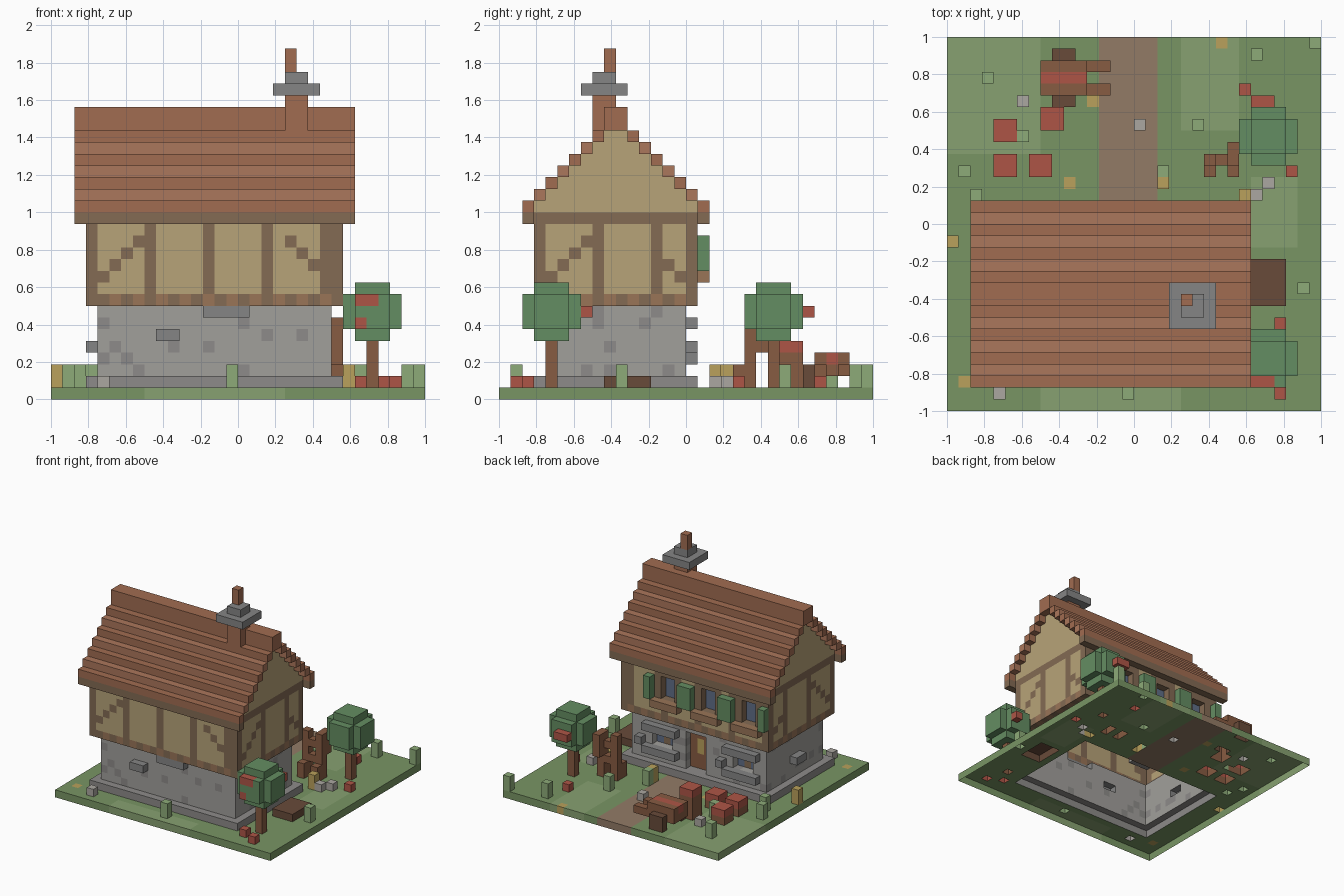
import bpy, bmesh, random
from itertools import product

if "Cube" in bpy.data.objects:
    bpy.data.objects.remove(bpy.data.objects["Cube"])

random.seed(4)
U = 2 / 32          # one block
grid = {}           # (i, j, k) -> (part, colour)
COL = {
    "grass": (120, 148, 100), "grass_light": (134, 160, 112), "path": (145, 122, 102),
    "stone": (160, 158, 154), "stone_dark": (140, 138, 136), "grey": (132, 132, 132),
    "plaster": (182, 162, 120), "timber": (130, 106, 84), "timber_warm": (152, 116, 88),
    "roof": (160, 108, 82), "roof_light": (170, 118, 92), "leaf": (100, 140, 98),
    "tuft": (140, 170, 120), "red": (172, 86, 72), "yellow": (184, 160, 92),
    "glass": (96, 110, 134), "wood": (134, 92, 68), "wood_dark": (104, 76, 60),
    "pebble": (170, 166, 160),
}


def box(part, col, x, y, z):
    """Fill blocks; each range is (start, end) or a single index."""
    rng = [range(*r) if isinstance(r, tuple) else range(r, r + 1) for r in (x, y, z)]
    for c in product(*rng):
        grid[c] = (part, col)


def carve(x, y, z):
    for c in product(range(*x), range(*y), range(*z)):
        grid.pop(c, None)


# Ground with lighter patches and a path
box("ground", "grass", (0, 32), (0, 32), 0)
for x, y in [((20, 25), (24, 32)), ((0, 8), (22, 32)), ((8, 20), (0, 2)), ((26, 30), (14, 20))]:
    box("ground", "grass_light", x, y, 0)
box("ground", "path", (13, 18), (17, 32), 0)

# Stone ground floor: plinth, walls, a scatter of darker stones
box("plinth", "stone_dark", (3, 25), (3, 17), 1)
box("stone_walls", "stone", (4, 24), (4, 16), (2, 8))
for c in [c for c in grid if grid[c][0] == "stone_walls"]:
    if random.random() < 0.12:
        grid[c] = ("stone_walls", "stone_dark")
box("wall_stones", "grey", (13, 17), 3, 7)
box("wall_stones", "grey", (9, 11), 3, 5)
box("wall_stones", "grey", 3, (9, 11), 4)

# Lower windows and door, on the garden side
for a in (18, 6):
    carve((a, a + 3), (15, 16), (4, 6))
    box("lower_windows", "glass", (a, a + 3), 14, (4, 6))
    box("lower_windows", "timber", a + 1, 14, (4, 6))
    box("lintels", "grey", (a - 1, a + 4), 16, 6)
    box("sills", "grey", (a - 1, a + 4), 16, 3)
    box("sills", "grey", a + 4, 16, 4)
carve((13, 16), (15, 16), (2, 7))
box("door", "wood", (13, 16), 14, (2, 7))
box("door", "yellow", 14, 14, (4, 6))

# Half-timbered upper floor
box("upper_walls", "plaster", (3, 25), (3, 17), (8, 16))
for y in (3, 16):
    for x in (3, 8, 13, 18, 23, 24):
        box("upper_walls", "timber", x, y, (8, 16))
    for n in range(3, 25):
        box("upper_walls", "timber_warm" if n % 2 else "timber", n, y, 8)
    box("upper_walls", "timber", (3, 25), y, 15)
for x in (3, 24):
    for y in (3, 8, 13, 16):
        box("upper_walls", "timber", x, y, (8, 16))
    for n in range(4, 16):
        box("upper_walls", "timber_warm" if n % 2 else "timber", x, n, 8)
    box("upper_walls", "timber", x, (3, 17), 15)
    for n in range(4):
        box("upper_walls", "timber", x, 4 + n, 10 + n)
    for n in range(2):
        box("upper_walls", "timber", x, 14 + n, 11 - n)
for n in range(4):
    box("upper_walls", "timber", 4 + n, 3, 10 + n)
for n in range(3):
    box("upper_walls", "timber", 20 + n, 3, 13 - n)

# Upper windows with shutters and window boxes
for a in (4, 10, 16):
    box("upper_windows", "timber", (a, a + 4), 16, (10, 15))
    carve((a + 1, a + 3), (16, 17), (11, 14))
    box("upper_windows", "glass", (a + 1, a + 3), 15, (11, 14))
    box("window_boxes", "timber_warm", (a, a + 4), 17, 10)
    for s in (a - 1, a + 4):
        box("shutters", "leaf", s, 17, (11, 14))

# Gables and stepped roof
for n in range(7):
    box("gables", "plaster", (3, 25), (3 + n, 17 - n), 16 + n)
    for y in (2 + n, 17 - n):
        box("roof", "roof_light" if n % 2 else "roof", (2, 26), y, 16 + n)
for y in (2, 17):
    box("eaves", "timber", (2, 26), y, 15)
box("roof_ridge", "roof", (2, 26), (9, 11), (23, 25))

# Chimney
box("chimney", "roof", (20, 22), (8, 10), (22, 26))
box("chimney_cap", "grey", (19, 23), (7, 11), 26)
box("chimney_cap", "grey", (20, 22), (8, 10), 27)
box("chimney_pot", "roof", 20, 9, (28, 30))

# Two round trees with fruit
for name, y in (("front_tree", 4), ("back_tree", 23)):
    for d in product(range(-2, 3), repeat=3):
        if d[0] ** 2 + d[1] ** 2 + d[2] ** 2 <= 6:
            box(name + "_leaves", "leaf", 27 + d[0], y + d[1], 7 + d[2])
    box(name + "_trunk", "wood", 27, y, (1, 5))
box("fruit", "red", (26, 28), 2, 8)
box("fruit", "red", 26, 2, 6)
box("fruit", "red", 28, 7, 7)
box("fruit", "red", (26, 28), 26, 7)

# Wooden trestle beside the back tree and low bench beside the house
for x in (22, 24):
    box("trestle", "wood", x, 21, (1, 7))
    box("trestle", "wood", x, 20, (1, 3))
box("trestle", "wood", (22, 25), 21, 3)
box("trestle", "wood", (22, 25), 21, 5)
box("trestle", "wood", 24, 22, (4, 7))
box("bench", "wood_dark", (26, 29), (9, 13), 1)

# Handcart
box("cart_bed", "wood", (8, 12), (27, 30), (2, 4))
box("cart_load", "red", (8, 12), 28, 3)
for y in (26, 30):
    box("cart_wheels", "wood_dark", (9, 11), y, (1, 3))
for y in (27, 29):
    box("cart_handles", "wood", (12, 14), y, 2)

# Crates of fruit
for x, y, h in [(4, 23, 3), (4, 20, 3), (7, 20, 3), (8, 24, 5)]:
    box("crates", "wood", (x, x + 2), (y, y + 2), (1, h))
    box("crates", "red", (x, x + 2), (y, y + 2), h - 1)

# Grass tufts, flowers, pebbles and fallen fruit
SMALL = {
    "tuft": (3, [(3, 28), (6, 23), (1, 20), (2, 18), (18, 20), (21, 24), (26, 30), (31, 31), (30, 10), (15, 1)]),
    "yellow": (3, [(0, 14), (18, 19), (25, 18)]),
    "pebble": (2, [(6, 26), (16, 24), (27, 19), (26, 18), (4, 1)]),
    "red": (2, [(25, 27), (29, 20), (28, 1), (26, 2)]),
}
for col, (top, spots) in SMALL.items():
    for x, y in spots:
        box(col + "_plants" if top == 3 else col + "_bits", col, x, y, (1, top))
for x, y in [(10, 19), (12, 26), (23, 31), (1, 2)]:
    box("ground", "yellow", x, y, 0)

# Build one mesh per part, keeping only outward faces (the base is open)
mats = {}
for name, rgb in COL.items():
    m = mats[name] = bpy.data.materials.new(name)
    m.diffuse_color = [(v / 255) ** 2.2 for v in rgb] + [1]
    m.use_nodes = True
    m.node_tree.nodes["Principled BSDF"].inputs["Base Color"].default_value = m.diffuse_color
SIDES = [(axis, s) for axis in range(3) for s in (0, 1)]
for part in sorted({p for p, _ in grid.values()}):
    bm, verts, slots = bmesh.new(), {}, []
    for c, (p, col) in grid.items():
        if p != part:
            continue
        if col not in slots:
            slots.append(col)
        for axis, s in SIDES:
            n = list(c)
            n[axis] += 2 * s - 1
            if tuple(n) in grid or n[2] < 0:
                continue
            loop = []
            for a, b in ((0, 0), (1, 0), (1, 1), (0, 1))[::1 if s else -1]:
                q = list(c)
                q[axis] += s
                q[(axis + 1) % 3] += a
                q[(axis + 2) % 3] += b
                q = tuple(q)
                if q not in verts:
                    verts[q] = bm.verts.new((q[0] * U - 1, q[1] * U - 1, q[2] * U))
                loop.append(verts[q])
            bm.faces.new(loop).material_index = slots.index(col)
    me = bpy.data.meshes.new(part)
    bm.to_mesh(me)
    bm.free()
    for col in slots:
        me.materials.append(mats[col])
    bpy.context.collection.objects.link(bpy.data.objects.new(part, me))
